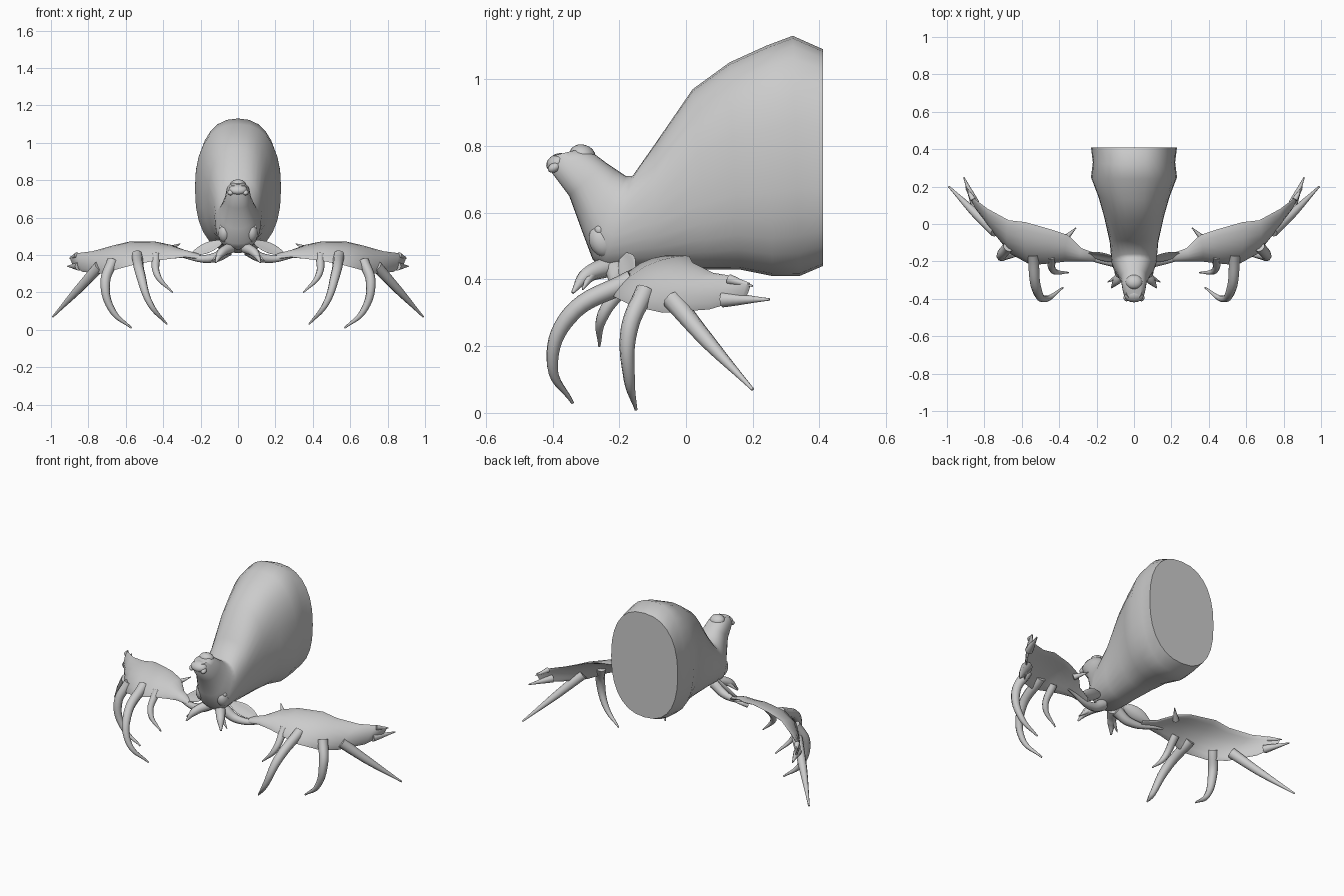
import bpy, bmesh, math
from mathutils import Vector

cube = bpy.data.objects.get("Cube")
if cube:
    bpy.data.objects.remove(cube, do_unlink=True)


def activate(obj):
    bpy.ops.object.select_all(action='DESELECT')
    obj.select_set(True)
    bpy.context.view_layer.objects.active = obj


def smooth(obj):
    activate(obj)
    bpy.ops.object.shade_smooth_by_angle(angle=math.radians(55))


def link(name, data):
    obj = bpy.data.objects.new(name, data)
    bpy.context.collection.objects.link(obj)
    return obj


def loft(name, rings):
    """Skin equal-length closed rings and cap both ends."""
    bm = bmesh.new()
    loops = [[bm.verts.new(point) for point in ring] for ring in rings]
    for a, b in zip(loops, loops[1:]):
        for i in range(len(a)):
            bm.faces.new((a[i - 1], a[i], b[i], b[i - 1]))
    bm.faces.new(loops[0])
    bm.faces.new(loops[-1])
    bmesh.ops.recalc_face_normals(bm, faces=bm.faces)
    mesh = bpy.data.meshes.new(name)
    bm.to_mesh(mesh)
    bm.free()
    smooth(link(name, mesh))


def angles(count):
    return [math.tau * i / count for i in range(count)]


def squared(value):
    return math.copysign(abs(value) ** 0.85, value)


def body_ring(throat_y, throat_z, crest_y, crest_z, half_width):
    """Rounded section between two points on the centre plane."""
    throat, crest = Vector((0, throat_y, throat_z)), Vector((0, crest_y, crest_z))
    middle, up = (throat + crest) / 2, (throat - crest) / 2
    side = Vector((half_width, 0, 0))
    return [middle + up * squared(math.cos(a)) + side * squared(math.sin(a))
            for a in angles(28)]


def blade_ring(start, end, thick, bow, side):
    """Thin bowed section running from one edge point to the other."""
    across = end - start
    normal = Vector((0.45, -0.45, 0.77))
    normal = (normal - normal.project(across)).normalized()
    ring = []
    for a in angles(16):
        u = (1 - math.cos(a)) / 2
        lift = bow * math.sin(math.pi * u) + thick * math.sin(a)
        point = start + across * u + normal * lift
        point.x *= side
        ring.append(point)
    return ring


def tine(name, radius, path, side):
    """Tapered smooth tube, thinning faster toward its tip."""
    curve = bpy.data.curves.new(name, 'CURVE')
    curve.dimensions = '3D'
    curve.bevel_depth = 1
    curve.bevel_resolution = 2
    curve.resolution_u = 8
    curve.use_fill_caps = True
    spline = curve.splines.new('BEZIER')
    last = len(path) - 1
    spline.bezier_points.add(last)
    for i, (knot, (x, y, z)) in enumerate(zip(spline.bezier_points, path)):
        knot.co = (x * side, y, z)
        knot.radius = radius * (1 - 0.85 * (i / last) ** 1.7)
        knot.handle_left_type = knot.handle_right_type = 'AUTO'
    activate(link(name, curve))
    bpy.ops.object.convert(target='MESH')
    smooth(bpy.context.object)


def ball(name, location, scale, tilt=0):
    bpy.ops.mesh.primitive_uv_sphere_add(segments=16, ring_count=10, location=location,
                                         rotation=(tilt, 0, 0))
    bpy.context.object.name = name
    bpy.context.object.scale = scale
    smooth(bpy.context.object)


# Neck and head: throat y z, crest y z, half width
neck = [
    (.41, 1.09, .41, .44, .23), (.32, 1.13, .34, .41, .22), (.24, 1.1, .26, .41, .23),
    (.13, 1.05, .16, .43, .19), (.02, .97, .06, .43, .16), (-.09, .81, -.1, .43, .13),
]
head = [
    (-.16, .71, -.25, .43, .12), (-.18, .71, -.28, .46, .11), (-.21, .73, -.31, .54, .09),
    (-.24, .75, -.35, .65, .07), (-.28, .78, -.41, .73, .06), (-.32, .79, -.4, .77, .04),
]
loft("neck_and_head", [body_ring(*section) for section in neck + head])

# Muzzle
ball("upper_lip", (0, -.385, .75), (.05, .036, .026), .5)
ball("chin", (0, -.31, .772), (.045, .04, .032), -.3)

# Antler palm edges, from the head outward
back_edge = [(.2, -.16, .4), (.28, -.13, .42), (.35, -.06, .45), (.44, -.03, .47),
             (.58, .01, .47), (.67, .02, .45), (.78, .08, .42), (.86, .14, .41),
             (.9, .19, .39)]
outer_edge = [(.2, -.2, .38), (.28, -.2, .39), (.36, -.2, .38), (.44, -.21, .37),
              (.55, -.22, .35), (.66, -.16, .32), (.73, -.07, .3), (.83, .07, .31),
              (.88, .17, .34)]
palm_edges = list(zip(map(Vector, back_edge), map(Vector, outer_edge)))

# Tines of one antler: base radius and path
tines = {
    "beam": (.034, [(.05, -.21, .43), (.13, -.2, .385), (.34, -.16, .4)]),
    "front_tine": (.03, [(.54, -.16, .4), (.52, -.35, .29), (.47, -.4, .14),
                         (.38, -.34, .03)]),
    "middle_tine": (.03, [(.67, -.12, .37), (.71, -.17, .25), (.67, -.17, .1),
                          (.57, -.15, .01)]),
    "outer_tine": (.032, [(.74, -.04, .34), (.85, .06, .22), (.99, .2, .07)]),
    "inner_tine": (.024, [(.44, -.17, .4), (.43, -.25, .29), (.35, -.26, .2)]),
    "rear_tine": (.024, [(.85, .11, .34), (.91, .25, .34)]),
    "rear_prong": (.016, [(.86, .13, .4), (.9, .2, .38)]),
    "inner_spur": (.018, [(.37, -.08, .43), (.31, -.02, .46)]),
    "brow_tine": (.032, [(.04, -.23, .44), (.09, -.3, .41), (.12, -.34, .36)]),
    "brow_prong": (.018, [(.08, -.28, .42), (.14, -.31, .37)]),
}

# Ear axis and spread
ear_root, ear_tip = Vector((.09, -.19, .47)), Vector((.26, -.16, .4))
ear_spread = Vector((.25, .55, .6)).normalized()

for label, side in (("left", 1), ("right", -1)):
    palm = []
    for i, (start, end) in enumerate(palm_edges):
        t = i / (len(palm_edges) - 1)
        palm.append(blade_ring(start, end, .016 - .008 * t,
                               .026 * math.sin(math.pi * t), side))
    loft(label + "_antler_palm", palm)
    for part, (radius, path) in tines.items():
        tine(label + "_" + part, radius, path, side)

    ear = []
    for step in range(8):
        t = step / 7
        spread = ear_spread * (.003 + .034 * math.sin(math.pi * (.12 + .88 * t)))
        middle = ear_root.lerp(ear_tip, t)
        ear.append(blade_ring(middle - spread, middle + spread, spread.length / 5,
                              -spread.length / 4, side))
    loft(label + "_ear", ear)

    # Face details
    ball(label + "_eye", (side * .088, -.258, .548), (.014, .016, .016))
    ball(label + "_brow_ridge", (side * .072, -.25, .515), (.034, .04, .05), .4)
    ball(label + "_nostril", (side * .04, -.395, .735), (.016, .02, .014), .5)
